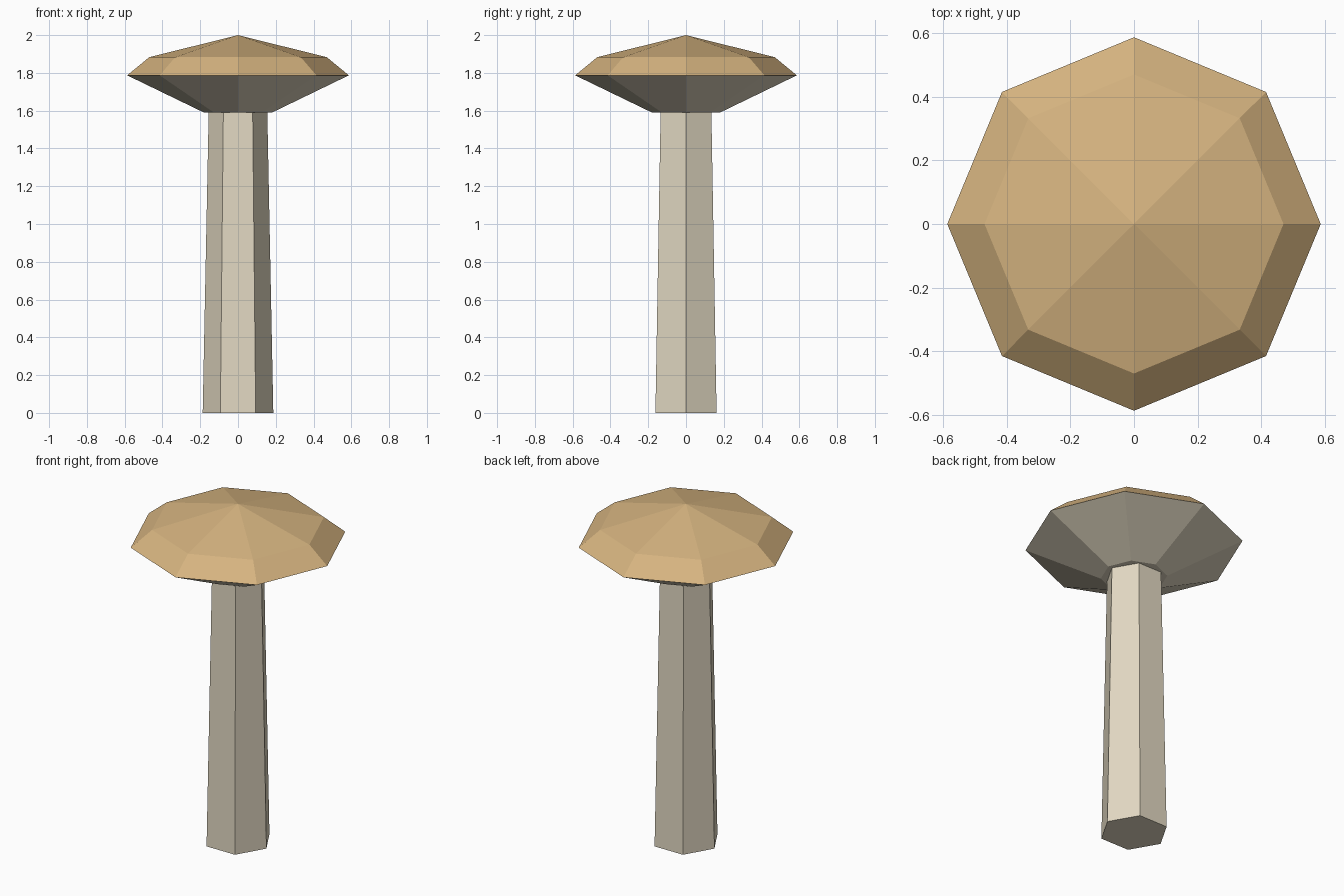
import bpy, bmesh, math

default = bpy.data.objects.get("Cube")
if default:
    bpy.data.objects.remove(default, do_unlink=True)


def make_material(name, rgb):
    mat = bpy.data.materials.new(name)
    mat.use_nodes = True
    colour = (*rgb, 1.0)
    mat.diffuse_color = colour
    mat.node_tree.nodes["Principled BSDF"].inputs["Base Color"].default_value = colour
    return mat


cream = make_material("cream", (0.76, 0.69, 0.54))
tan = make_material("tan", (0.67, 0.455, 0.215))


def lathe(name, profile, sides, materials):
    """Flat-sided solid from (radius, height) rings, listed bottom to top."""
    bm = bmesh.new()
    rings = []
    for r, z in profile:
        count = sides if r > 0 else 1
        rings.append([bm.verts.new((r * math.cos(math.tau * i / sides),
                                    r * math.sin(math.tau * i / sides), z))
                      for i in range(count)])
    for low, high in zip(rings, rings[1:]):
        for i in range(sides):
            j = (i + 1) % sides
            top = [high[0]] if len(high) == 1 else [high[j], high[i]]
            bm.faces.new([low[i], low[j]] + top)
    for ring in (rings[0], rings[-1]):
        if len(ring) > 1:
            bm.faces.new(ring)
    bmesh.ops.recalc_face_normals(bm, faces=bm.faces)
    mesh = bpy.data.meshes.new(name)
    # Downward faces take the first material, the rest the last
    for face in bm.faces:
        face.material_index = 0 if face.normal.z < -0.1 else len(materials) - 1
    bm.to_mesh(mesh)
    bm.free()
    for mat in materials:
        mesh.materials.append(mat)
    obj = bpy.data.objects.new(name, mesh)
    bpy.context.collection.objects.link(obj)
    return obj


# Tapered six-sided stem
lathe("stem", [(0.187, 0), (0.155, 1.6)], 6, [cream])

# Eight-sided cap with a pale underside
lathe("cap", [(0.18, 1.59), (0.587, 1.787), (0.47, 1.883), (0, 2.0)], 8, [cream, tan])
